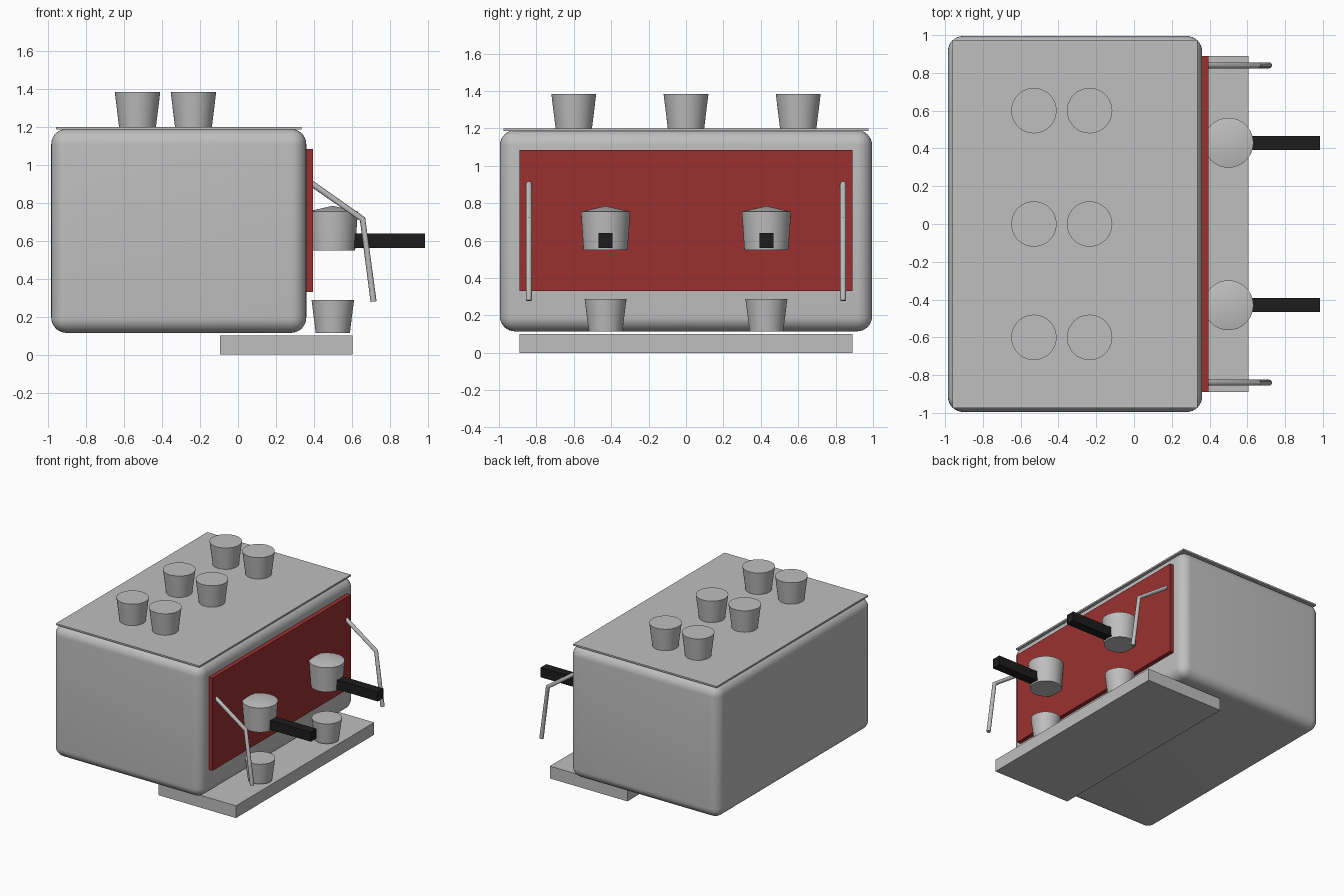
import bpy, math
from mathutils import Vector

if "Cube" in bpy.data.objects:
    bpy.data.objects.remove(bpy.data.objects["Cube"])


def material(name, rgb):
    m = bpy.data.materials.new(name)
    m.diffuse_color = (*rgb, 1)
    m.use_nodes = True
    m.node_tree.nodes["Principled BSDF"].inputs["Base Color"].default_value = m.diffuse_color
    return m


STEEL = material("steel grey", (0.52, 0.52, 0.52))
RED = material("panel red", (0.33, 0.03, 0.03))
BLACK = material("handle black", (0.012, 0.012, 0.012))


def finish(ob, name, mat):
    ob.name = name
    ob.data.materials.clear()
    ob.data.materials.append(mat)
    return ob


def box(name, x, y, z, mat, bevel=0):
    """Box spanning the (min, max) ranges, with optional rounded edges."""
    spans = (x, y, z)
    bpy.ops.mesh.primitive_cube_add(size=1, location=[sum(s) / 2 for s in spans])
    ob = bpy.context.object
    ob.scale = [s[1] - s[0] for s in spans]
    bpy.ops.object.transform_apply(location=False, rotation=False, scale=True)
    if bevel:
        b = ob.modifiers.new("rounded edges", 'BEVEL')
        b.width, b.segments = bevel, 8
        bpy.ops.object.modifier_apply(modifier=b.name)
        bpy.ops.object.shade_smooth_by_angle(angle=math.radians(30))
    return finish(ob, name, mat)


def cup(name, x, y, z0, z1, r0, r1, mat=STEEL):
    """Tapered closed cup."""
    bpy.ops.mesh.primitive_cone_add(vertices=48, radius1=r0, radius2=r1, depth=z1 - z0,
                                    location=(x, y, (z0 + z1) / 2))
    bpy.ops.object.shade_smooth_by_angle(angle=math.radians(30))
    return finish(bpy.context.object, name, mat)


def rod(name, points, radius):
    """Bent round tube through the points."""
    cu = bpy.data.curves.new(name, 'CURVE')
    cu.dimensions = '3D'
    cu.bevel_depth, cu.bevel_resolution = radius, 4
    cu.use_fill_caps = True
    sp = cu.splines.new('POLY')
    sp.points.add(len(points) - 1)
    for p, co in zip(sp.points, points):
        p.co = (*co, 1)
    ob = bpy.data.objects.new(name, cu)
    bpy.context.collection.objects.link(ob)
    bpy.ops.object.select_all(action='DESELECT')
    ob.select_set(True)
    bpy.context.view_layer.objects.active = ob
    bpy.ops.object.convert(target='MESH')
    bpy.ops.object.shade_smooth_by_angle(angle=math.radians(35))
    return finish(bpy.context.object, name, STEEL)


# Housing, top plate, working panel and drip tray
box("housing", (-0.985, 0.36), (-0.995, 0.995), (0.115, 1.19), STEEL, 0.08)
box("top_plate", (-0.96, 0.335), (-0.975, 0.975), (1.187, 1.2), STEEL)
box("front_panel", (0.35, 0.395), (-0.89, 0.89), (0.33, 1.085), RED)
box("drip_tray", (-0.095, 0.605), (-0.89, 0.89), (0, 0.1), STEEL)

# Cups stored on top
for x in (-0.53, -0.235):
    for y in (-0.6, 0, 0.6):
        cup("stored_cup", x, y, 1.198, 1.385, 0.097, 0.12)

for side in (-1, 1):
    y = side * 0.43
    # Brew head with shallow domed lid, and its handle
    cup("brew_head", 0.5, y, 0.55, 0.755, 0.118, 0.132)
    cup("brew_head_lid", 0.5, y, 0.755, 0.785, 0.132, 0.0)
    box("brew_handle", (0.6, 0.985), (y - 0.037, y + 0.037), (0.562, 0.64), BLACK)
    # Cup waiting below
    cup("serving_cup", 0.5, y, 0.115, 0.287, 0.09, 0.112)
    # Steam wand
    w = side * 0.84
    rod("steam_wand", [Vector((0.385, w, 0.905)), Vector((0.657, w, 0.715)),
                       Vector((0.715, w, 0.28))], 0.016)
